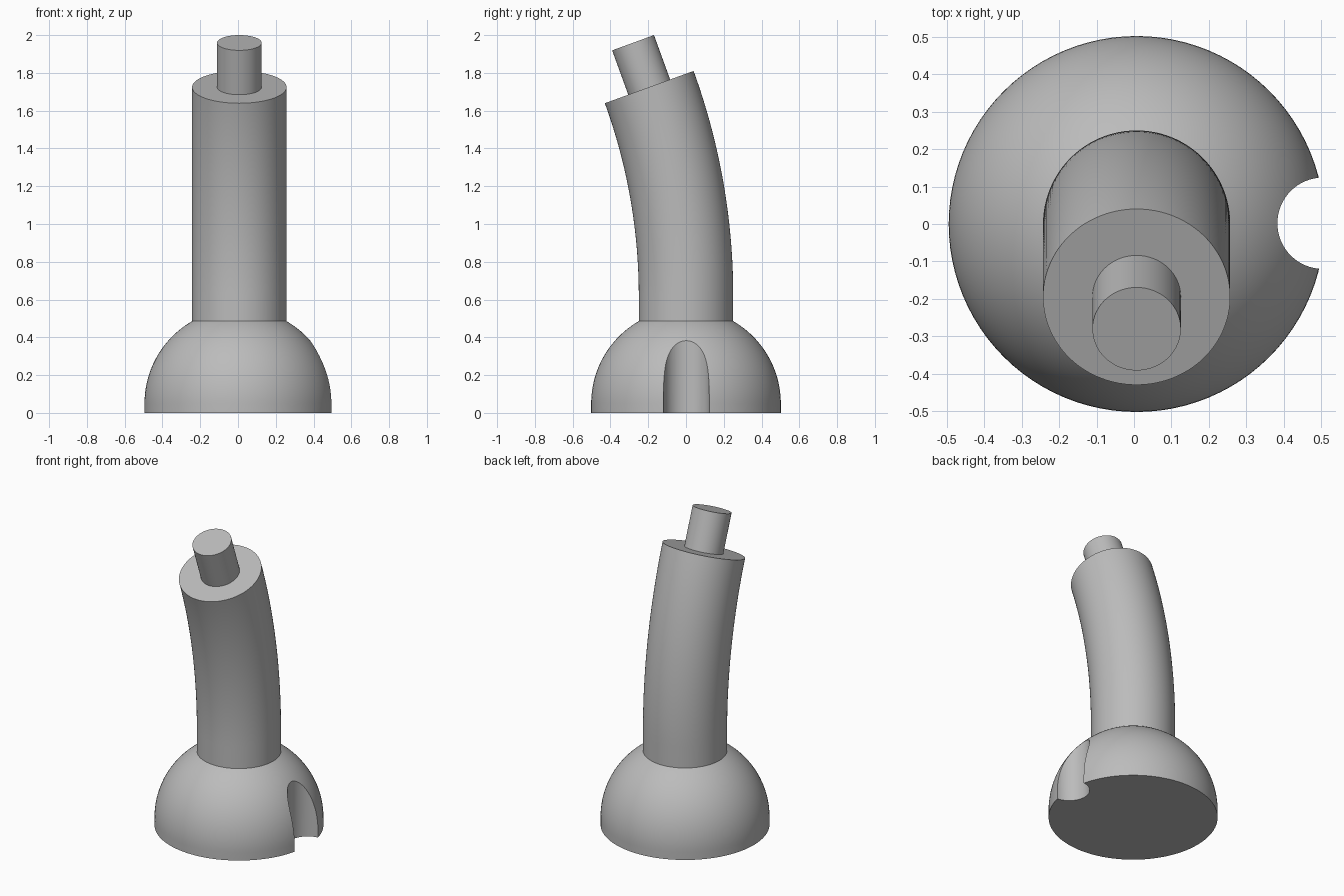
import bpy, bmesh
from math import sin, cos, radians, pi, sqrt
from mathutils import Vector

if "Cube" in bpy.data.objects:
    bpy.data.objects.remove(bpy.data.objects["Cube"])

# Single neutral material
grey = bpy.data.materials.new("plain grey")
grey.use_nodes = True
colour = (0.5, 0.5, 0.5, 1)
grey.diffuse_color = colour
grey.node_tree.nodes["Principled BSDF"].inputs["Base Color"].default_value = colour

CX = 0.007     # axis of the whole model
SIDES = 96


def loft(name, rings):
    """Capped skin over circular rings given as (y, z, forward tilt, radius)."""
    bm = bmesh.new()
    loops = []
    for y, z, tilt, r in rings:
        across = Vector((0, cos(tilt), sin(tilt)))
        loops.append([bm.verts.new(Vector((CX + r * cos(a), y, z)) + across * r * sin(a))
                      for a in (2 * pi * i / SIDES for i in range(SIDES))])
    for low, high in zip(loops, loops[1:]):
        for i in range(SIDES):
            j = (i + 1) % SIDES
            bm.faces.new((low[i], low[j], high[j], high[i]))
    bm.faces.new(loops[0][::-1])
    bm.faces.new(loops[-1])
    mesh = bpy.data.meshes.new(name)
    bm.to_mesh(mesh)
    bm.free()
    mesh.materials.append(grey)
    obj = bpy.data.objects.new(name, mesh)
    bpy.context.collection.objects.link(obj)
    return obj


def smooth(obj):
    bpy.ops.object.select_all(action='DESELECT')
    obj.select_set(True)
    bpy.context.view_layer.objects.active = obj
    bpy.ops.object.shade_smooth_by_angle(angle=radians(30))


# Domed base: short straight rim, then a ball section up to the neck
R, RIM, NECK_R = 0.502, 0.05, 0.25
neck_z = RIM + sqrt(R * R - NECK_R * NECK_R)
STEPS = 24
profile = [(0, 0, 0, R)]
for i in range(STEPS + 1):
    a = radians(60.13) * i / STEPS
    profile.append((0, RIM + R * sin(a), 0, R * cos(a)))
base = loft("domed_base", profile)

# Vertical round notch in the left side of the base
bpy.ops.mesh.primitive_cylinder_add(vertices=64, radius=0.122, depth=2,
                                    location=(0.505, 0.002, 0.3))
cutter = bpy.context.object
cutter.name = "notch_cutter"
cutter.hide_render = True
cutter.data.materials.append(grey)
cut = base.modifiers.new("notch", 'BOOLEAN')
cut.operation = 'DIFFERENCE'
cut.solver = 'EXACT'
cut.object = cutter
bpy.context.view_layer.objects.active = base
bpy.ops.object.modifier_apply(modifier=cut.name)
bpy.data.objects.remove(cutter)

# Neck: straight start, then an arc leaning to the front
TILT, BEND, START = radians(20), 3.23, 0.62
path = [(0, neck_z, 0, NECK_R)]
for i in range(33):
    a = TILT * i / 32
    path.append((-BEND * (1 - cos(a)), START + BEND * sin(a), a, NECK_R))
neck = loft("bent_neck", path)

# Peg standing on the sloped end of the neck
end_y, end_z = path[-1][:2]


def peg_ring(d):
    return (end_y - d * sin(TILT), end_z + d * cos(TILT), TILT, 0.118)


peg = loft("end_peg", [peg_ring(0), peg_ring(0.25)])

for part in (base, neck, peg):
    smooth(part)
